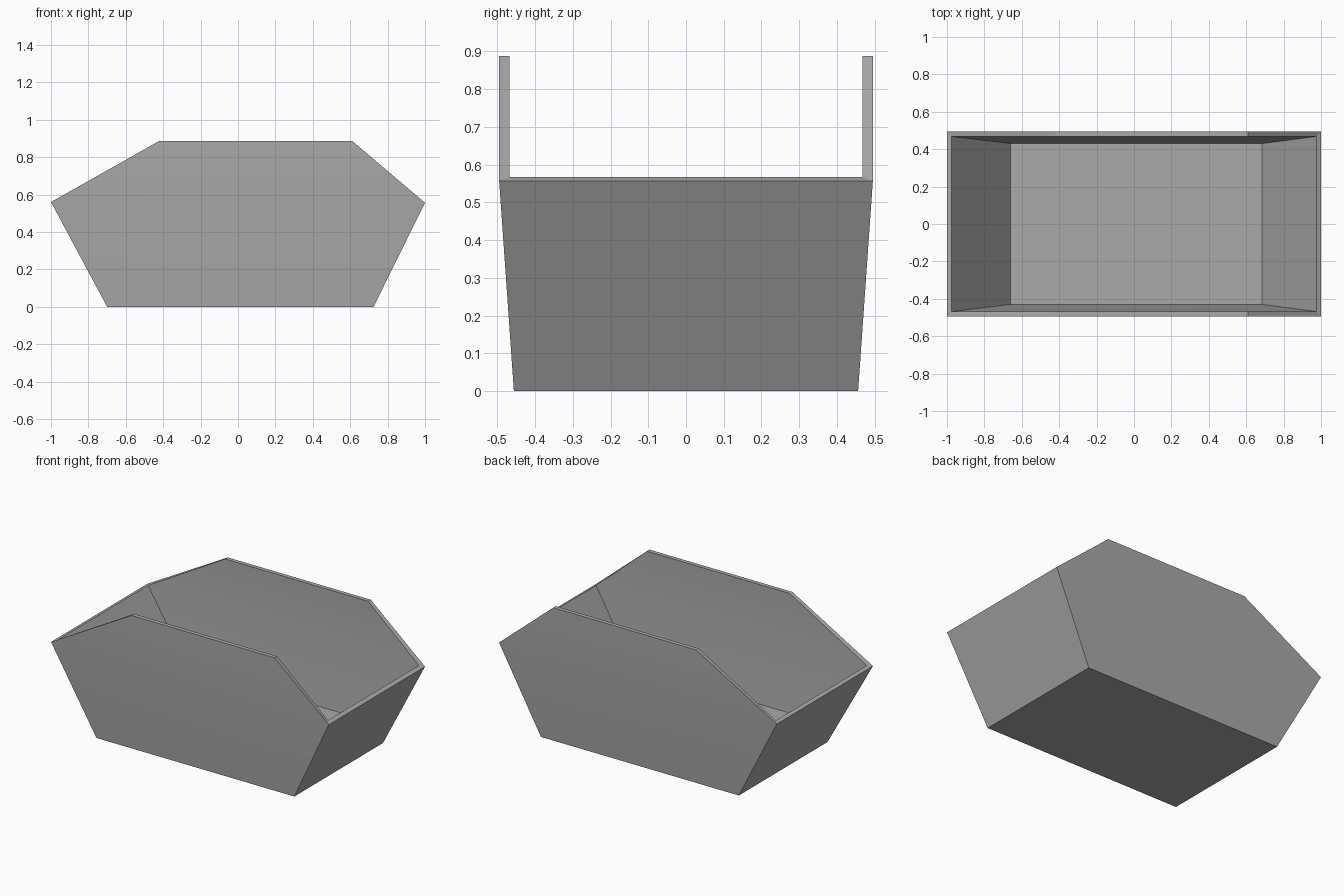
import bpy, bmesh

cube = bpy.data.objects.get("Cube")
if cube:
    bpy.data.objects.remove(cube, do_unlink=True)

grey = bpy.data.materials.new("plain grey")
grey.use_nodes = True
colour = (0.4, 0.4, 0.4, 1)
grey.diffuse_color = colour
grey.node_tree.nodes["Principled BSDF"].inputs["Base Color"].default_value = colour

bm = bmesh.new()


def shell(floor, rim, crest, floor_y, rim_y):
    """Floor, two end walls and two raised side walls; returns the open edge loop."""
    def row(points, y):
        return [bm.verts.new((x, y, z)) for x, z in points]

    rows = []
    for side in (-1, 1):
        rows.append((row(floor, side * floor_y), row(rim, side * rim_y), row(crest, side * rim_y)))
    for f, r, c in rows:
        bm.faces.new((f[0], f[1], r[1], r[0]))
        bm.faces.new((r[0], r[1], c[1], c[0]))
    (f0, r0, c0), (f1, r1, c1) = rows
    bm.faces.new((f0[0], f0[1], f1[1], f1[0]))
    for end in (0, 1):
        bm.faces.new((f0[end], f1[end], r1[end], r0[end]))
    return [r0[0], c0[0], c0[1], r0[1], r1[1], c1[1], c1[0], r1[0]]


# Outer and inner skins of the open box, with a thick floor between them
crest = [(-0.42, 0.887), (0.61, 0.887)]
outer = shell([(-0.70, 0), (0.725, 0)], [(-1, 0.56), (1, 0.556)], crest, 0.456, 0.495)
inner = shell([(-0.66, 0.13), (0.685, 0.13)], [(-0.975, 0.567), (0.975, 0.567)], crest, 0.43, 0.468)

# Rim joining the two skins
for i in range(len(outer)):
    j = (i + 1) % len(outer)
    bm.faces.new((outer[i], outer[j], inner[j], inner[i]))
bmesh.ops.recalc_face_normals(bm, faces=bm.faces)

mesh = bpy.data.meshes.new("open_box")
bm.to_mesh(mesh)
bm.free()
mesh.materials.append(grey)
box = bpy.data.objects.new("open_box", mesh)
bpy.context.collection.objects.link(box)

# Soften only the slight bend in the side walls
bpy.context.view_layer.objects.active = box
box.select_set(True)
bpy.ops.object.shade_smooth_by_angle(angle=0.17)
